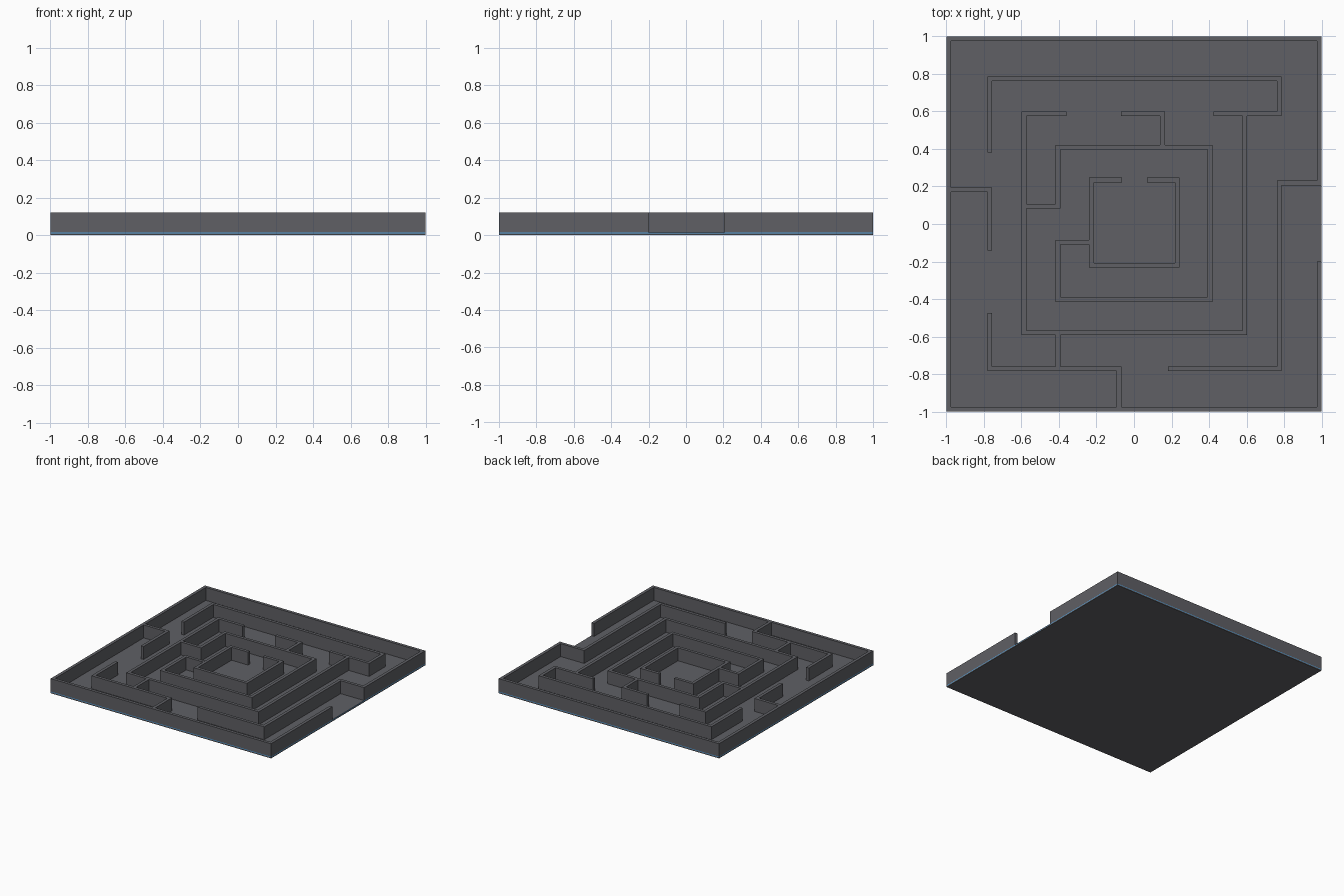
import bpy
import bmesh
from mathutils import Vector

if "Cube" in bpy.data.objects:
    bpy.data.objects.remove(bpy.data.objects["Cube"])

HALF = 0.0125      # half of the wall thickness
TOP = 0.12         # wall height
FLOOR = 0.014      # floor surface height


def material(name, rgb):
    m = bpy.data.materials.new(name)
    m.diffuse_color = (*rgb, 1.0)
    m.use_nodes = True
    m.node_tree.nodes["Principled BSDF"].inputs["Base Color"].default_value = m.diffuse_color
    return m


GREY = material("slate grey", (0.115, 0.117, 0.130))
BLUE = material("bright blue", (0.08, 0.36, 0.75))


def make_object(name, bm, *mats):
    bmesh.ops.recalc_face_normals(bm, faces=bm.faces)
    mesh = bpy.data.meshes.new(name)
    bm.to_mesh(mesh)
    bm.free()
    for m in mats:
        mesh.materials.append(m)
    ob = bpy.data.objects.new(name, mesh)
    bpy.context.collection.objects.link(ob)
    return ob


def slab(name, z0, z1, *mats):
    bm = bmesh.new()
    bmesh.ops.create_cube(bm, size=1.0)
    for v in bm.verts:
        v.co = (v.co.x * 2, v.co.y * 2, z0 if v.co.z < 0 else z1)
    bm.normal_update()
    for f in bm.faces:                       # last material goes on the sides
        f.material_index = len(mats) - 1 if abs(f.normal.z) < 0.5 else 0
    return make_object(name, bm, *mats)


def wall(name, points):
    """Sweep a mitred wall of constant thickness along a plan path."""
    pts = [Vector(p) for p in points]
    dirs = [(b - a).normalized() for a, b in zip(pts, pts[1:])]
    norms = [Vector((-d.y, d.x)) for d in dirs]
    bm = bmesh.new()
    rings = []
    for i, p in enumerate(pts):
        if i == 0:
            off = norms[0]
        elif i == len(pts) - 1:
            off = norms[-1]
        else:
            off = norms[i - 1] + norms[i]    # right-angle mitre
        off = off * HALF
        rings.append([bm.verts.new((*(p + off * s), z))
                      for s, z in ((-1, FLOOR), (1, FLOOR), (1, TOP), (-1, TOP))])
    for a, b in zip(rings, rings[1:]):
        for k in range(4):
            j = (k + 1) % 4
            bm.faces.new((a[k], a[j], b[j], b[k]))
    bm.faces.new(rings[0])
    bm.faces.new(rings[-1][::-1])
    return make_object(name, bm, GREY)


# Base plate, with a thin blue line around its upper edge
slab("base_plate", 0.0, 0.009, GREY)
slab("floor_with_blue_edge", 0.009, FLOOR, GREY, BLUE)

# Outer wall, turning inwards at the entrance on the right
wall("outer_wall", [(0.9875, -0.2), (0.9875, -0.9875), (-0.9875, -0.9875),
                    (-0.9875, 0.9875), (0.9875, 0.9875), (0.9875, 0.219),
                    (0.775, 0.219), (0.775, -0.772), (0.18, -0.772)])

# Second ring
wall("left_spur_wall", [(-0.975, 0.182), (-0.77, 0.182), (-0.77, -0.142)])
wall("upper_wall", [(-0.77, 0.382), (-0.77, 0.775), (0.775, 0.775),
                    (0.775, 0.588), (0.423, 0.588)])
wall("lower_left_wall", [(-0.77, -0.475), (-0.77, -0.772),
                         (-0.08, -0.772), (-0.08, -0.975)])
wall("lower_link_wall", [(-0.405, -0.592), (-0.405, -0.76)])

# Third ring
wall("middle_wall", [(0.59, 0.576), (0.59, -0.58), (-0.587, -0.58),
                     (-0.587, 0.588), (-0.36, 0.588)])
wall("hook_wall", [(0.152, 0.422), (0.152, 0.588), (-0.068, 0.588)])

# Fourth ring
wall("inner_wall", [(-0.574, 0.095), (-0.405, 0.095), (-0.405, 0.41),
                    (0.405, 0.41), (0.405, -0.403), (-0.405, -0.403),
                    (-0.405, -0.098), (-0.24, -0.098)])

# Centre room
wall("centre_wall", [(-0.065, 0.235), (-0.227, 0.235), (-0.227, -0.22),
                     (0.231, -0.22), (0.231, 0.235), (0.07, 0.235)])
